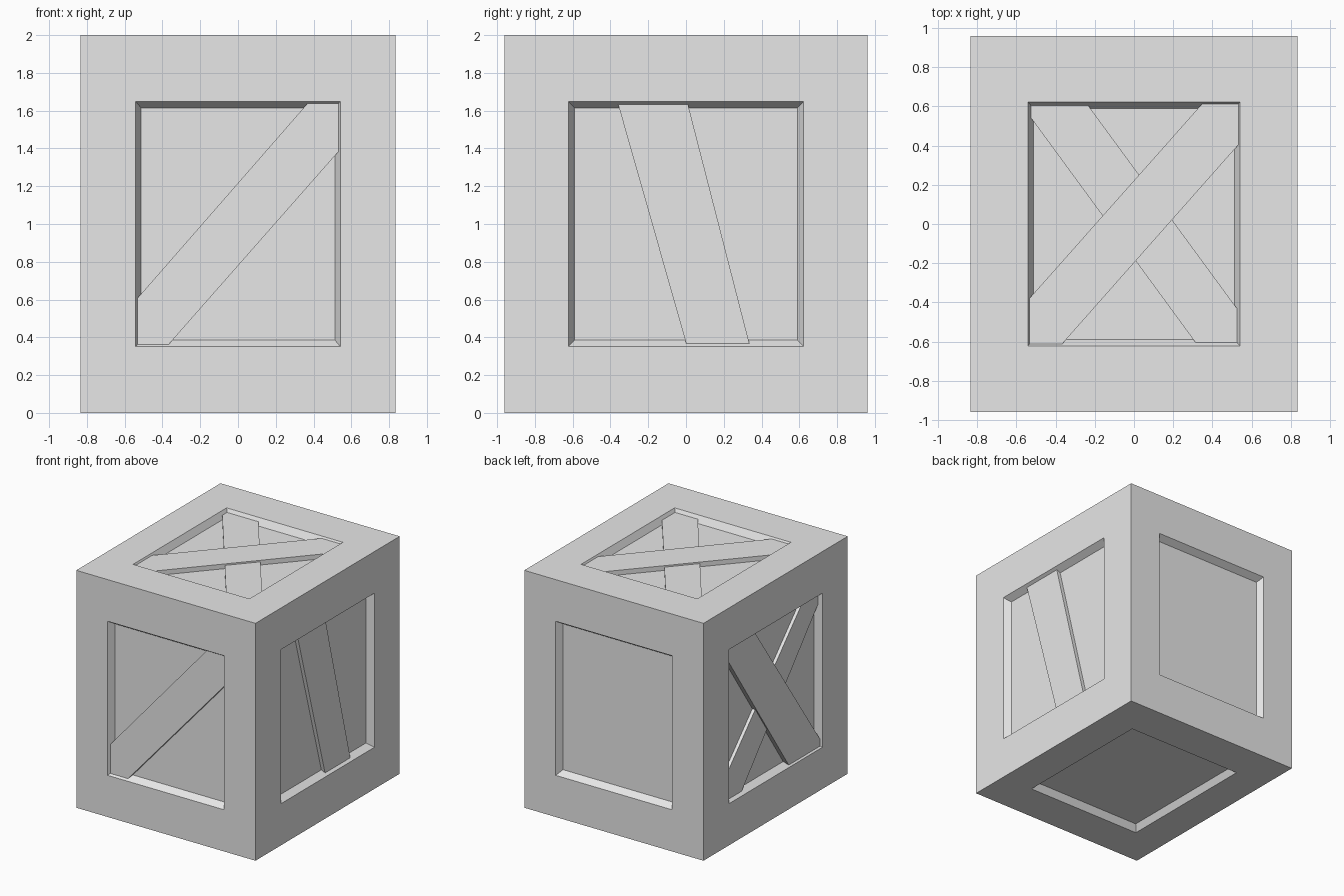
import bpy
import bmesh
from mathutils import Vector

if "Cube" in bpy.data.objects:
    bpy.data.objects.remove(bpy.data.objects["Cube"], do_unlink=True)

HALF = Vector((0.835, 0.96, 1.0))
CENTRE = Vector((0, 0, 1))
OPENING, FLOOR, DEPTH = 0.649, 0.614, 0.055

grey = bpy.data.materials.new("plain_grey")
grey.use_nodes = True
grey.diffuse_color = (0.8, 0.8, 0.8, 1)
grey.node_tree.nodes["Principled BSDF"].inputs["Base Color"].default_value = (0.8, 0.8, 0.8, 1)


def make_object(name, bm):
    bmesh.ops.recalc_face_normals(bm, faces=bm.faces)
    mesh = bpy.data.meshes.new(name)
    bm.to_mesh(mesh)
    bm.free()
    mesh.materials.append(grey)
    obj = bpy.data.objects.new(name, mesh)
    bpy.context.collection.objects.link(obj)


# Crate body: a box with a sloped, recessed panel in every side
bm = bmesh.new()
bmesh.ops.create_cube(bm, size=2)
for v in bm.verts:
    v.co = CENTRE + v.co * HALF
panels = list(bm.faces)
for scale, depth in ((OPENING, 0), (FLOOR / OPENING, DEPTH)):
    panels = bmesh.ops.extrude_discrete_faces(bm, faces=panels)["faces"]
    for f in panels:
        middle, normal = f.calc_center_median(), f.normal.copy()
        for v in f.verts:
            v.co = middle + (v.co - middle) * scale - normal * depth
make_object("crate_body", bm)


def plank(name, u, v, edge_a, edge_b, height):
    """Board between two edge lines, trimmed to the panel; u and v span the panel."""
    u, v = Vector(u), Vector(v)
    n = u.cross(v)
    base = CENTRE + n * (abs(n.dot(HALF)) - DEPTH)
    if abs(n.z) < 0.5:
        base.z = 0          # side panels measure v from the ground
    corners = []
    for edge, flip in ((edge_a, False), (edge_b, True)):
        p, q = (base + u * s + v * t for s, t in edge)
        ends = [p - (q - p) * 0.3, q + (q - p) * 0.3]
        corners += ends[::-1] if flip else ends
    bm = bmesh.new()
    face = bm.faces.new([bm.verts.new(c) for c in corners])
    # Trim the ends just inside the panel opening
    for axis in (u, v):
        reach = abs(axis.dot(HALF)) * OPENING - 0.005
        for side in (axis, -axis):
            bmesh.ops.bisect_plane(bm, geom=bm.verts[:] + bm.edges[:] + bm.faces[:],
                                   plane_co=CENTRE + side * reach, plane_no=side,
                                   clear_outer=True)
    top = bmesh.ops.extrude_face_region(bm, geom=bm.faces[:])["geom"]
    for item in top:
        if isinstance(item, bmesh.types.BMVert):
            item.co += n * height
    make_object(name, bm)


X, Y, Z = (1, 0, 0), (0, 1, 0), (0, 0, 1)

# Single boards on the front and the +x side
plank("front_plank", X, Z, ((-.53, .61), (.365, 1.635)), ((-.36, .37), (.525, 1.375)), 0.036)
plank("left_plank", Y, Z, ((-.36, 1.635), (0, .37)), ((.01, 1.635), (.335, .37)), 0.031)

# Crossed boards on the top
plank("top_lower_plank", X, Y, ((-.23, .6), (.525, -.43)), ((-.525, .54), (.31, -.6)), 0.027)
plank("top_upper_plank", X, Y, ((-.53, -.375), (.34, .605)), ((-.36, -.605), (.525, .395)), 0.04)

# Crossed boards on the -x side
BACKWARD = (0, -1, 0)
plank("right_lower_plank", BACKWARD, Z, ((-.59, .61), (.38, 1.63)), ((-.41, .37), (.60, 1.55)), 0.027)
plank("right_upper_plank", BACKWARD, Z, ((-.245, 1.635), (.62, .41)), ((-.615, 1.55), (.19, .37)), 0.04)
